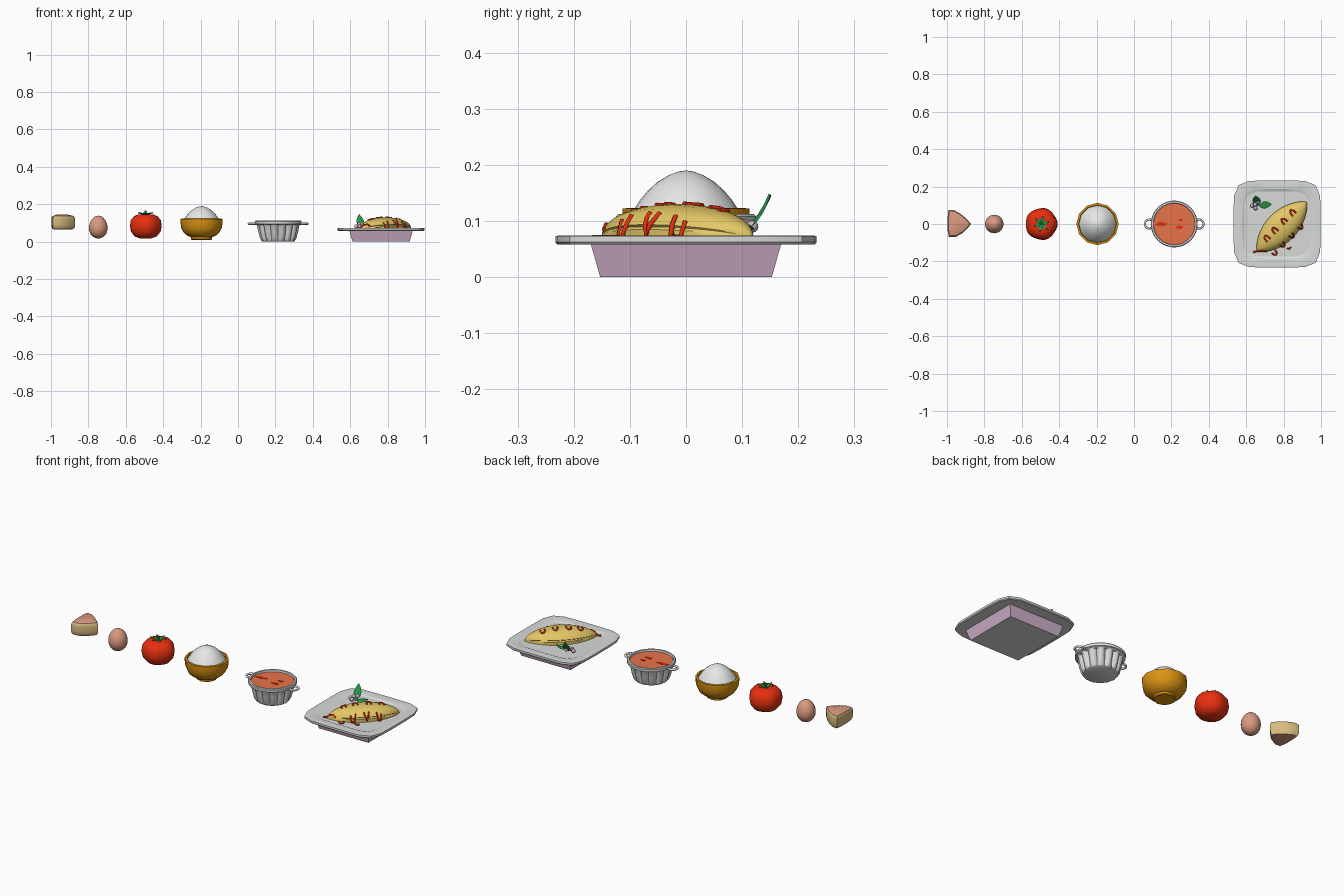
import bpy, bmesh, math
from mathutils import Vector
from math import sin, cos, pi

if "Cube" in bpy.data.objects:
    bpy.data.objects.remove(bpy.data.objects["Cube"])


def mat(name, r, g, b):
    m = bpy.data.materials.new(name)
    lin = [((c / 255 + 0.055) / 1.055) ** 2.4 if c > 10 else c / 3295 for c in (r, g, b)]
    m.diffuse_color = (*lin, 1)
    m.use_nodes = True
    m.node_tree.nodes["Principled BSDF"].inputs["Base Color"].default_value = m.diffuse_color
    return m


WHITE = mat("rice_white", 236, 238, 238)
GREY = mat("china_grey", 216, 219, 217)
GOLD = mat("bowl_gold", 222, 148, 18)
YELLOW = mat("omelette_yellow", 228, 200, 102)
TAN = mat("tan", 216, 188, 128)
BROWN = mat("pinkish_brown", 218, 154, 128)
RED = mat("red", 236, 48, 16)
ORANGE = mat("soup_orange", 232, 116, 74)
GREEN = mat("leaf_green", 38, 150, 72)
PINK = mat("pale_mauve", 208, 178, 202)


def loft(name, rings, mats, angle=40, rule=None):
    """Skin a list of equal rings, cap both ends, colour faces by rule."""
    bm = bmesh.new()
    vs = [[bm.verts.new(p) for p in ring] for ring in rings]
    n = len(vs[0])
    for a, b in zip(vs, vs[1:]):
        for i in range(n):
            j = (i + 1) % n
            bm.faces.new((a[i], a[j], b[j], b[i]))
    bm.faces.new(vs[0])
    bm.faces.new(vs[-1])
    bmesh.ops.remove_doubles(bm, verts=bm.verts, dist=1e-5)
    bmesh.ops.recalc_face_normals(bm, faces=bm.faces)
    bm.normal_update()
    if rule:
        for f in bm.faces:
            f.material_index = rule(f)
    me = bpy.data.meshes.new(name)
    bm.to_mesh(me)
    bm.free()
    for m in mats:
        me.materials.append(m)
    me.shade_smooth()
    me.set_sharp_from_angle(angle=math.radians(angle))
    ob = bpy.data.objects.new(name, me)
    bpy.context.collection.objects.link(ob)
    return ob


def lathe(name, prof, segs, x, y, material, angle=40, lobe=None):
    """Revolve (radius, z[, lobe strength]) points about a vertical axis."""
    rings = []
    for p in prof:
        amp = p[2] if len(p) > 2 else 0
        ring = []
        for i in range(segs):
            t = 2 * pi * i / segs
            r = max(p[0], 1e-7) * (1 + amp * (lobe(t) if lobe else 0))
            ring.append((x + r * cos(t), y + r * sin(t), p[1]))
        rings.append(ring)
    return loft(name, rings, [material], angle)


def leaf(name, base, tip, width, side, material, bend=0.0):
    """Thin pointed leaf from base to tip."""
    base, tip, side = Vector(base), Vector(tip), Vector(side).normalized()
    up = (tip - base).cross(side).normalized()
    rings = []
    for i in range(8):
        t = i / 7
        w = width * (0.1 + 0.9 * sin(pi * t ** 0.85))
        if i == 7:
            w = 0.0006
        c = base.lerp(tip, t) + up * bend * sin(pi * t)
        rings.append([c + side * w, c + up * 0.003, c - side * w, c - up * 0.003])
    return loft(name, rings, [material], 50)


# Cut piece: rounded wedge, tan sides, brown top and bottom
wedge = [(-.992, .076), (-.962, .075), (-.928, .055), (-.895, .028), (-.871, 0), (-.89, -.024),
         (-.915, -.048), (-.955, -.070), (-.99, -.070), (-.996, -.035), (-.997, .003), (-.996, .04)]
levels = [(.55, .064), (.88, .067), (.97, .076), (1, .092), (1, .118), (.98, .129), (.9, .137), (.5, .144)]
loft("cut_piece",
     [[(-.945 + (x + .945) * s, .003 + (y - .003) * s, z) for x, y in wedge] for s, z in levels],
     [TAN, BROWN], 40, lambda f: 1 if abs(f.normal.z) > .6 else 0)

# Egg
egg = []
for i in range(15):
    a = pi * i / 14
    egg.append((.0495 * sin(a) * (1 + .08 * cos(a)), .078 - .061 * cos(a)))
lathe("egg", egg, 24, -.747, 0, BROWN, 60)

# Tomato with calyx and stem
lathe("tomato", [(0, .018), (.03, .017, .01), (.06, .029, .02), (.079, .053, .025), (.085, .084, .025),
                 (.08, .115, .025), (.062, .137, .03), (.038, .146, .03), (.016, .142, .02), (0, .137)],
      30, -.495, 0, RED, 60, lambda t: cos(5 * t))
for k in range(6):
    a = 2 * pi * k / 6 + .3
    leaf(f"calyx_leaf_{k}", (-.495, 0, .143), (-.495 + .042 * cos(a), .042 * sin(a), .155),
         .009, (-sin(a), cos(a), 0), GREEN)
lathe("tomato_stem", [(.008, .138), (.005, .152), (.006, .166)], 8, -.495, 0, GREEN)

# Rice bowl, twelve sided
lathe("rice_bowl", [(.052, .010), (.056, .013), (.056, .024), (.075, .031), (.097, .050), (.109, .075),
                    (.113, .108), (.113, .122), (.102, .123), (.098, .108), (.05, .08)],
      12, -.195, 0, GOLD, 35)
lathe("rice_mound", [(.02, .09), (.101, .108), (.094, .119), (.083, .136), (.068, .154), (.05, .170),
                     (.03, .182), (.013, .188), (0, .190)], 24, -.195, 0, WHITE, 60)

# Fluted soup pot with scalloped walls
PX = .215
lathe("soup_pot", [(.082, 0), (.088, .003, .05), (.097, .018, .14), (.107, .055, .16), (.113, .088, .12),
                   (.114, .092), (.124, .094), (.125, .108), (.121, .112), (.112, .112), (.108, .09)],
      84, PX, 0, GREY, 35, lambda t: abs(cos(7 * t)) - 1)
lathe("soup", [(.111, .092), (.111, .102), (0, .102)], 32, PX, 0, ORANGE, 30)

# Loop handles
for s, side in ((-1, "left"), (1, "right")):
    bpy.ops.mesh.primitive_torus_add(major_radius=.024, minor_radius=.006, major_segments=20,
                                     minor_segments=8, location=(PX + s * .133, 0, .096))
    ob = bpy.context.object
    ob.name = f"pot_handle_{side}"
    ob.data.materials.append(GREY)
    ob.data.shade_smooth()

# Red flecks floating on the soup
for k, (x, y, w, d) in enumerate([(.145, 0, .035, .012), (.25, .022, .014, .008), (.243, -.017, .022, .01)]):
    rect = [(-w, -d * .6), (w * .5, -d), (w, d * .4), (-w * .4, d)]
    loft(f"soup_fleck_{k}", [[(x + a, y + b, z) for a, b in rect] for z in (.101, .104)], [RED])

# Plate with cut corners and a shallow well, on a square foot
CX = .765
quarter = [(.233, .07), (.230, .15), (.207, .207), (.15, .230), (.07, .233)]
outline = []
for k in range(4):
    c, s = cos(k * pi / 2), sin(k * pi / 2)
    outline += [(x * c - y * s, x * s + y * c) for x, y in quarter]
loft("plate", [[(CX + x * q, y * q, z) for x, y in outline]
               for q, z in ((.7, .058), (.985, .058), (1, .062), (1, .073), (.97, .074), (.8, .072), (.75, .067))],
     [GREY], 20)
square = [(1, 1), (-1, 1), (-1, -1), (1, -1)]
loft("plate_foot", [[(CX + x * h, y * h, z) for x, y in square] for h, z in ((.153, 0), (.170, .06))],
     [PINK, GREY], 20, lambda f: 1 if abs(f.normal.z) > .9 else 0)

# Omelette: pointed body with a crease where it folds
OX, OY, HALF = .79, -.015, .187
section = [(1, 0), (1, .28), (.92, .36), (.96, .42), (.82, .68), (.6, .86), (.3, .97), (0, 1)]


def size(u):
    k = max(0, 1 - (u / HALF) ** 2)
    return .082 * k ** .8 + .001, .060 * k ** .55 + .003


def place(u, v, z):
    return (OX + (u - v) * .7071, OY + (u + v) * .7071, z)


def surface(u, v):
    """Height of the omelette or plate at a local point."""
    w, h = size(u)
    a = abs(v) / w
    if a >= 1:
        return .070
    for (a1, z1), (a0, z0) in zip(section[3:], section[4:]):
        if a0 <= a <= a1:
            return .067 + h * (z0 + (z1 - z0) * (a - a0) / (a1 - a0))
    return .067 + h * .4


full = section + [(-a, z) for a, z in reversed(section[:-1])]
rings = []
for i in range(19):
    u = -HALF * cos(pi * i / 18)
    w, h = size(u)
    rings.append([place(u, a * w, .067 + z * h) for a, z in full])
loft("omelette", rings, [YELLOW], 45)

# Sauce drizzle: hooked strokes over the ridge, dashes down the front side
cu = bpy.data.curves.new("sauce_drizzle", "CURVE")
cu.dimensions = "3D"
cu.bevel_depth = .0045
cu.bevel_resolution = 1
cu.use_fill_caps = True
cu.materials.append(RED)
strokes = []
for u in (.095, .03, -.04, -.1):
    strokes.append([(u + .012 * cos(t), .005 + .025 * sin(t)) for t in [pi * (k / 7 * 1.2 - .1) for k in range(8)]])
    strokes.append([(u - .025 + .012 * cos(t), -.062 - .022 * sin(t)) for t in [pi * k / 6 for k in range(7)]])
strokes.append([(-.205, .012), (-.19, .004), (-.175, -.006), (-.16, -.02), (-.15, -.035)])
strokes.append([(-.06, -.10), (-.055, -.112), (-.04, -.112)])
for st in strokes:
    sp = cu.splines.new("POLY")
    sp.points.add(len(st) - 1)
    for p, (u, v) in zip(sp.points, st):
        p.co = (*place(u, v, surface(u, v) + .001), 1)
bpy.context.collection.objects.link(bpy.data.objects.new("sauce_drizzle", cu))

# Garnish: two leaves and a few berries
leaf("garnish_leaf_tall", (.662, .098, .075), (.648, .150, .147), .021, (1, .2, 0), GREEN, .006)
leaf("garnish_leaf_low", (.668, .098, .080), (.735, .105, .096), .020, (0, 1, .2), GREEN, -.006)
for k, (x, y, z) in enumerate([(.632, .098, .082), (.650, .084, .082), (.648, .104, .092), (.662, .118, .090)]):
    bpy.ops.mesh.primitive_uv_sphere_add(segments=10, ring_count=6, radius=.011, location=(x, y, z))
    ob = bpy.context.object
    ob.name = f"garnish_berry_{k}"
    ob.data.materials.append(PINK)
    ob.data.shade_smooth()
